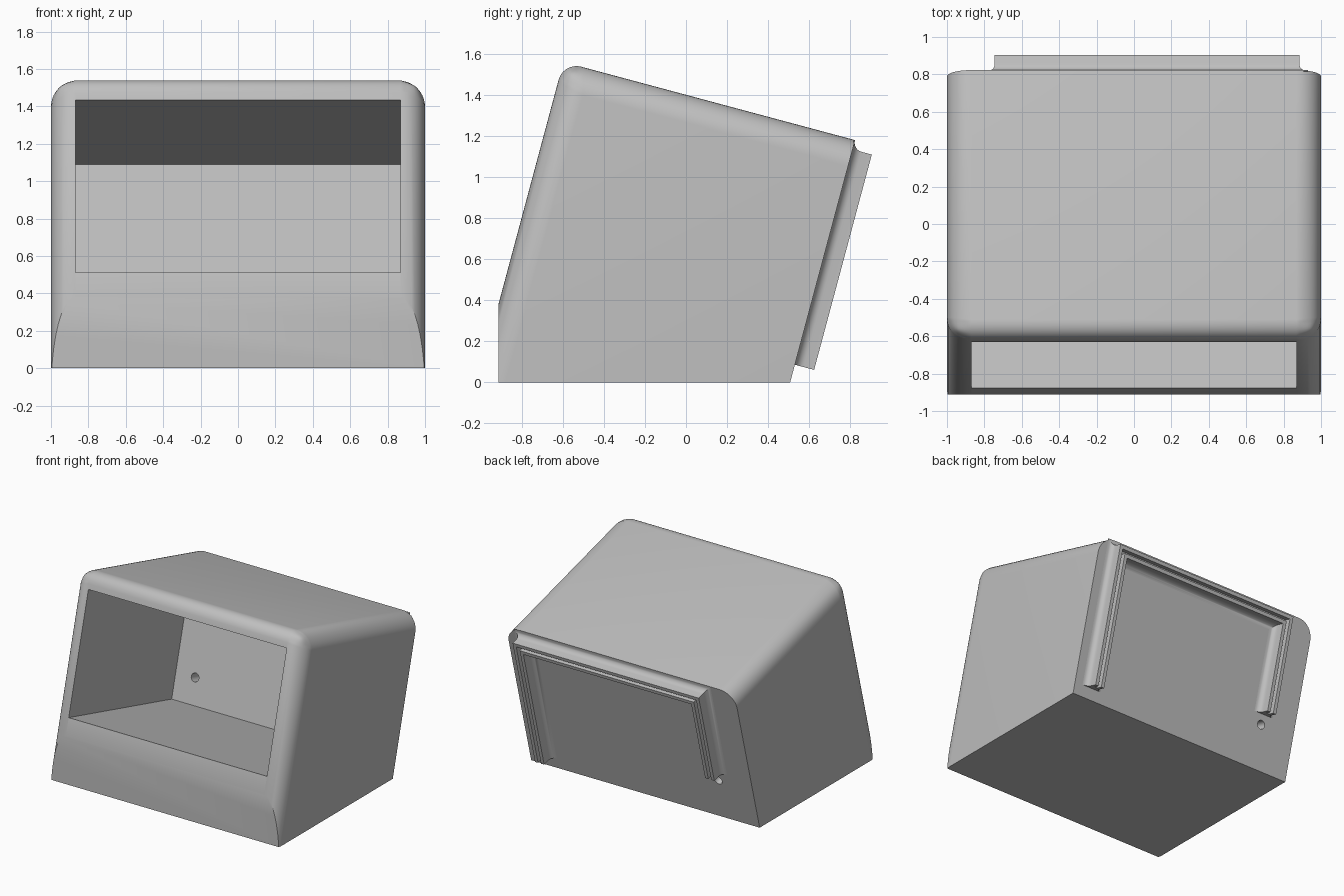
import bpy, bmesh, math
from mathutils import Matrix, Vector

old = bpy.data.objects.get("Cube")
if old:
    bpy.data.objects.remove(old, do_unlink=True)

# Tilted frame: x across, y towards the back, z up along the back face
TILT = Matrix.Translation((0, 0.507, 0)) @ Matrix.Rotation(math.radians(-15), 4, 'X')
FRONT, TOP = -1.47, 1.221

grey = bpy.data.materials.new("light_grey")
grey.use_nodes = True
grey.diffuse_color = (0.52, 0.52, 0.52, 1)
grey.node_tree.nodes["Principled BSDF"].inputs["Base Color"].default_value = (0.52, 0.52, 0.52, 1)


def add_object(name, bm):
    bmesh.ops.recalc_face_normals(bm, faces=bm.faces)
    mesh = bpy.data.meshes.new(name)
    bm.to_mesh(mesh)
    bm.free()
    mesh.materials.append(grey)
    obj = bpy.data.objects.new(name, mesh)
    bpy.context.collection.objects.link(obj)
    return obj


def box(low, high):
    bm = bmesh.new()
    bmesh.ops.create_cube(bm, size=1)
    low, high = Vector(low), Vector(high)
    for v in bm.verts:
        v.co = [low[i] + (v.co[i] + 0.5) * (high[i] - low[i]) for i in range(3)]
    return bm


def bake(obj):
    """Replace the mesh by its evaluated result."""
    graph = bpy.context.evaluated_depsgraph_get()
    mesh = bpy.data.meshes.new_from_object(obj.evaluated_get(graph))
    obj.modifiers.clear()
    obj.data = mesh


def smooth(obj):
    bpy.ops.object.select_all(action='DESELECT')
    obj.select_set(True)
    bpy.context.view_layer.objects.active = obj
    bpy.ops.object.shade_smooth_by_angle(angle=math.radians(30))


# Housing block with rounded top and front edges
bm = box((-1, FRONT, -0.6), (1, 0, TOP))
weight = bm.edges.layers.float.new("bevel_weight_edge")
for e in bm.edges:
    a, b = (v.co for v in e.verts)
    front = max(a.y, b.y) < FRONT + 0.01
    top = min(a.z, b.z) > TOP - 0.01
    side = abs(a.x - b.x) < 0.01
    if side and (front != top):
        e[weight] = 1.0
    elif front and top:
        e[weight] = 0.68
housing = add_object("housing", bm)
bevel = housing.modifiers.new("round", 'BEVEL')
bevel.limit_method = 'WEIGHT'
bevel.width = 0.132
bevel.segments = 10
bake(housing)

# Flat base and upright lower front
bm = bmesh.new()
bm.from_mesh(housing.data)
bm.transform(TILT)
for point, normal in (((0, 0, 0), (0, 0, -1)), ((0, -0.912, 0), (0, -1, 0))):
    cut = bmesh.ops.bisect_plane(bm, geom=bm.verts[:] + bm.edges[:] + bm.faces[:],
                                 plane_co=point, plane_no=normal, clear_outer=True)
    rim = [g for g in cut["geom_cut"] if isinstance(g, bmesh.types.BMEdge)]
    bmesh.ops.holes_fill(bm, edges=rim, sides=0)
bmesh.ops.recalc_face_normals(bm, faces=bm.faces)
bm.to_mesh(housing.data)
bm.free()

# Front cavity and cable hole
cavity = box((-0.868, FRONT - 0.2, 0.137), (0.868, -0.137, 1.09))
hole = bmesh.new()
bmesh.ops.create_cone(hole, cap_ends=True, segments=32, radius1=0.033, radius2=0.033, depth=0.4,
                      matrix=Matrix.Translation((-0.7, -0.07, 0.34)) @ Matrix.Rotation(math.pi / 2, 4, 'X'))
cutters = []
for name, shape in (("cavity_cutter", cavity), ("hole_cutter", hole)):
    shape.transform(TILT)
    cutter = add_object(name, shape)
    cutter.hide_render = True
    cutters.append(cutter)
    mod = housing.modifiers.new(name, 'BOOLEAN')
    mod.operation = 'DIFFERENCE'
    mod.solver = 'EXACT'
    mod.object = cutter
bake(housing)
for cutter in cutters:
    bpy.data.objects.remove(cutter, do_unlink=True)
smooth(housing)

# Grooved rail around the back: inward distance and height of its section
R, HEIGHT, WIDTH, GROOVE = 0.045, 0.097, 0.08, 0.027
arc = [(R * (math.sin(t) - 1), R * (1 - math.cos(t)))
       for t in (math.pi / 2 * i / 8 for i in range(9))]
half = [(-R, -0.005)] + arc + [(0, HEIGHT), (GROOVE, HEIGHT), (GROOVE, HEIGHT / 2)]
section = half + [(WIDTH - d, h) for d, h in reversed(half)]

# Path stations: x, z and the inward mitre direction
path = [(0.885, 0.089, -1, 0), (0.885, 1.174, -1, -1),
        (-0.745, 1.174, 1, -1), (-0.745, 0.42, 1, 0)]
bm = bmesh.new()
rings = [[bm.verts.new((x + dx * d, h, z + dz * d)) for d, h in section]
         for x, z, dx, dz in path]
count = len(section)
for r, s in zip(rings, rings[1:]):
    for i in range(count):
        j = (i + 1) % count
        bm.faces.new((r[i], r[j], s[j], s[i]))
bm.faces.new(rings[0])
bm.faces.new(rings[-1])
bm.transform(TILT)
smooth(add_object("back_rail", bm))
